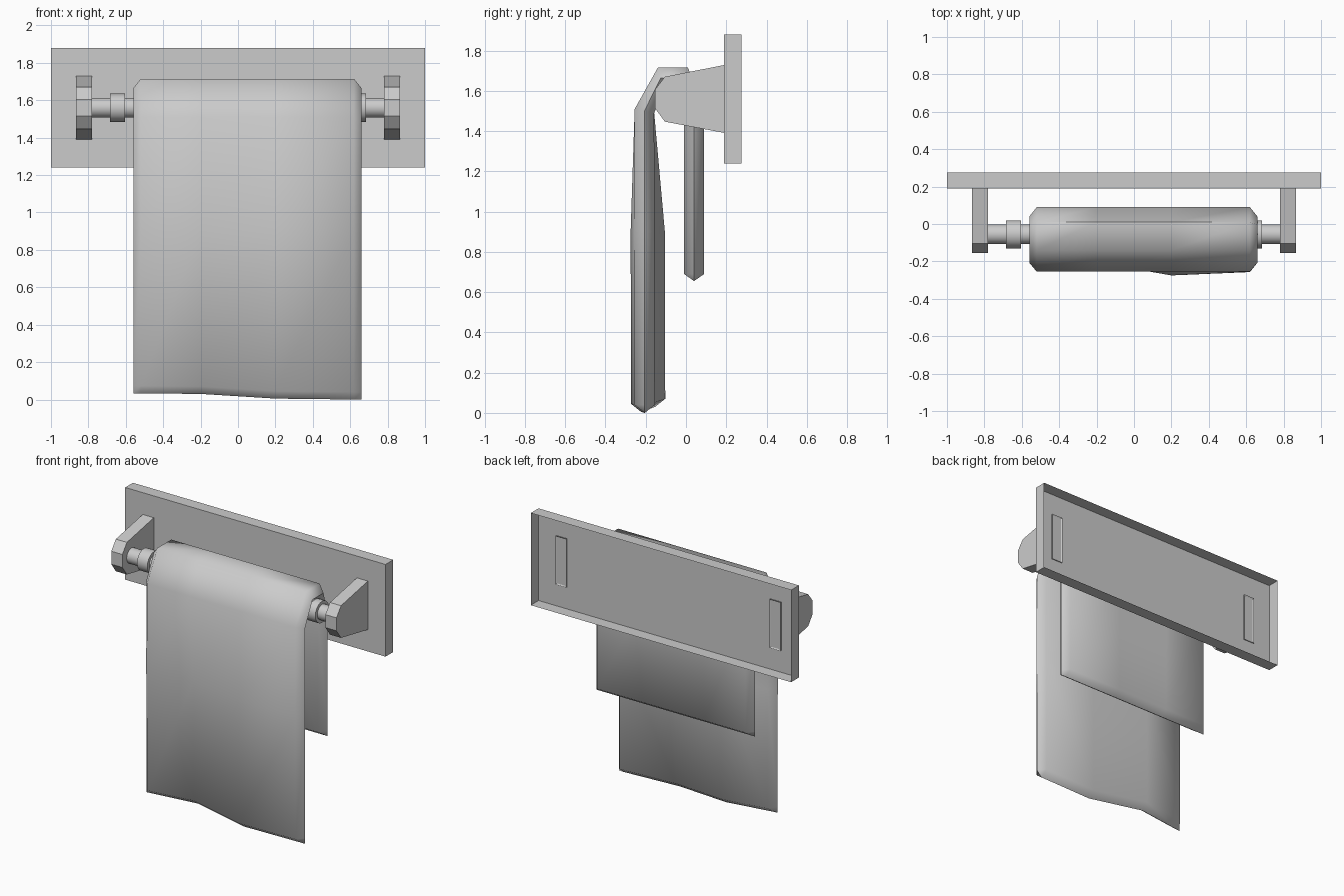
import bpy, bmesh, math

if "Cube" in bpy.data.objects:
    bpy.data.objects.remove(bpy.data.objects["Cube"])

def finish(name, bm, smooth=None):
    bmesh.ops.recalc_face_normals(bm, faces=bm.faces)
    me = bpy.data.meshes.new(name)
    bm.to_mesh(me)
    bm.free()
    ob = bpy.data.objects.new(name, me)
    bpy.context.collection.objects.link(ob)
    if smooth:
        bpy.ops.object.select_all(action='DESELECT')
        ob.select_set(True)
        bpy.context.view_layer.objects.active = ob
        bpy.ops.object.shade_smooth_by_angle(angle=math.radians(smooth))
    return ob

# Wall plate: shallow tray, open at the back
bm = bmesh.new()
bmesh.ops.create_cube(bm, size=1)
for v in bm.verts:
    v.co = (v.co.x * 2, 0.2325 + v.co.y * 0.085, 1.56 + v.co.z * 0.64)
bmesh.ops.recalc_face_normals(bm, faces=bm.faces)
bmesh.ops.delete(bm, geom=[f for f in bm.faces if f.normal.y > 0.9], context='FACES_ONLY')
me = bpy.data.meshes.new("wall_plate")
bm.to_mesh(me)
bm.free()
bpy.context.collection.objects.link(bpy.data.objects.new("wall_plate", me))

# Brackets: extruded side profile, with a recessed end behind the plate
PROFILE = [(0.197, 1.73), (-0.105, 1.67), (-0.155, 1.605),
           (-0.155, 1.515), (-0.105, 1.447), (0.197, 1.39)]

def bracket(name, x0, x1):
    bm = bmesh.new()
    f = bm.faces.new([bm.verts.new((x0, y, z)) for y, z in PROFILE])
    ext = bmesh.ops.extrude_face_region(bm, geom=[f])
    for v in ext['geom']:
        if isinstance(v, bmesh.types.BMVert):
            v.co.x = x1
    bmesh.ops.recalc_face_normals(bm, faces=bm.faces)
    back = [f for f in bm.faces if f.normal.y > 0.99]
    bmesh.ops.inset_region(bm, faces=back, thickness=0.012)
    for v in back[0].verts:
        v.co.y -= 0.005
    finish(name, bm)

# Rod and collars
def cylinder(name, x0, x1, r):
    bm = bmesh.new()
    bmesh.ops.create_cone(bm, cap_ends=True, segments=20, radius1=r, radius2=r, depth=x1 - x0)
    for v in bm.verts:
        v.co = ((x0 + x1) / 2 + v.co.z, -0.055 + v.co.x, 1.56 + v.co.y)
    finish(name, bm, 30)

for side, s in (("left", -1), ("right", 1)):
    bracket(side + "_bracket", *sorted((s * 0.78, s * 0.865)))
    cylinder(side + "_collar", *sorted((s * 0.605, s * 0.685)), 0.075)
cylinder("rod", -0.79, 0.79, 0.053)

# Towel: rows of (outer, inner) points over the rod; edges pinch to the middle
ROWS = [((-0.205, 0.0), (-0.205, 0.0)),
        ((-0.255, 0.04), (-0.155, 0.04)),
        ((-0.257, 0.90), (-0.157, 0.90)),
        ((-0.255, 1.51), (-0.158, 1.49)),
        ((-0.14, 1.715), (-0.11, 1.615)),
        ((0.01, 1.715), (-0.02, 1.615)),
        ((0.09, 1.51), (-0.01, 1.49)),
        ((0.09, 0.69), (-0.01, 0.69)),
        ((0.04, 0.655), (0.04, 0.655))]
COLS = [-0.56, -0.52, -0.2, 0.2, 0.62, 0.66]
WAVE = [0, 0.005, 0.052, -0.018, 0, 0]      # sway of the front fall
HEM = [0.033, 0.033, 0.03, 0.005, 0, 0]     # uneven front hem

bm = bmesh.new()
for layer in (0, 1):
    grid = []
    for i, row in enumerate(ROWS):
        line = []
        for j, x in enumerate(COLS):
            y, z = row[layer]
            if j in (0, len(COLS) - 1):
                y, z = [(a + b) / 2 for a, b in zip(*row)]
            if i < 3:
                y += WAVE[j]
            if i < 2:
                z += HEM[j]
            line.append(bm.verts.new((x, y, z)))
        grid.append(line)
    for i in range(len(ROWS) - 1):
        for j in range(len(COLS) - 1):
            bm.faces.new((grid[i][j], grid[i][j + 1], grid[i + 1][j + 1], grid[i + 1][j]))
bmesh.ops.remove_doubles(bm, verts=bm.verts, dist=0.0005)
finish("towel", bm, 62)
